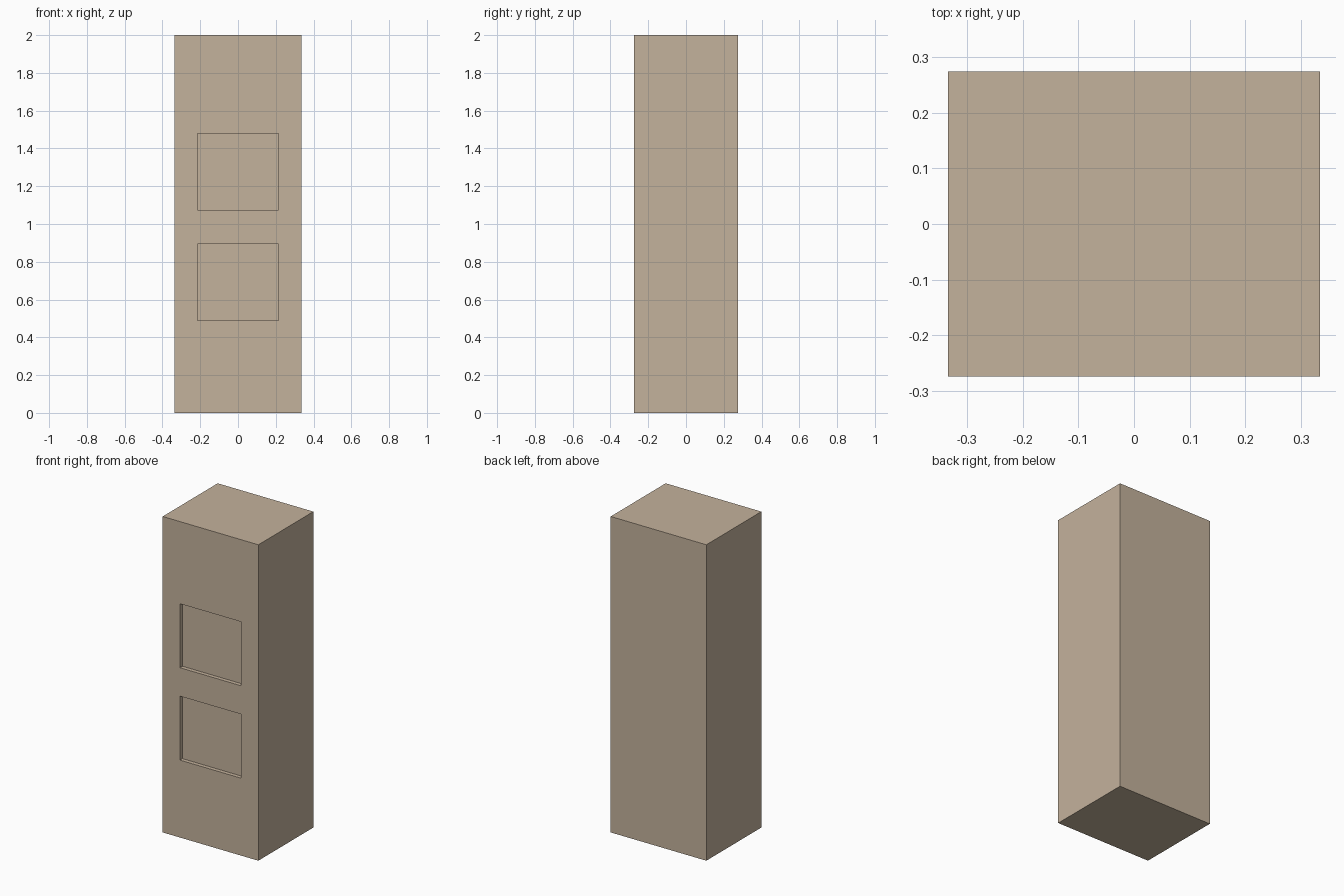
import bpy

if "Cube" in bpy.data.objects:
    bpy.data.objects.remove(bpy.data.objects["Cube"])

# Single tan colour
tan = bpy.data.materials.new("tan")
tan.diffuse_color = (0.552, 0.445, 0.332, 1.0)
tan.use_nodes = True
tan.node_tree.nodes["Principled BSDF"].inputs["Base Color"].default_value = tan.diffuse_color


def box(name, lo, hi):
    bpy.ops.mesh.primitive_cube_add(size=1, location=[(a + b) / 2 for a, b in zip(lo, hi)])
    ob = bpy.context.object
    ob.name = name
    ob.scale = [b - a for a, b in zip(lo, hi)]
    bpy.ops.object.transform_apply(location=False, rotation=False, scale=True)
    ob.data.materials.append(tan)
    return ob


# Main pillar block
W, D, H = 0.335, 0.275, 2.0
DEPTH = 0.025
pillar = box("pillar_block", (-W, -D, 0), (W, D, H))

# Two shallow rectangular recesses in the front face
for name, z0, z1 in (("lower", 0.49, 0.895), ("upper", 1.075, 1.48)):
    cutter = box(name + "_recess_cutter", (-0.214, -D - 0.1, z0), (0.214, -D + DEPTH, z1))
    cutter.hide_render = True
    cutter.display_type = 'WIRE'
    mod = pillar.modifiers.new(name + "_recess", 'BOOLEAN')
    mod.operation = 'DIFFERENCE'
    mod.solver = 'EXACT'
    mod.object = cutter
    bpy.context.view_layer.objects.active = pillar
    bpy.ops.object.modifier_apply(modifier=mod.name)
    bpy.data.objects.remove(cutter)
